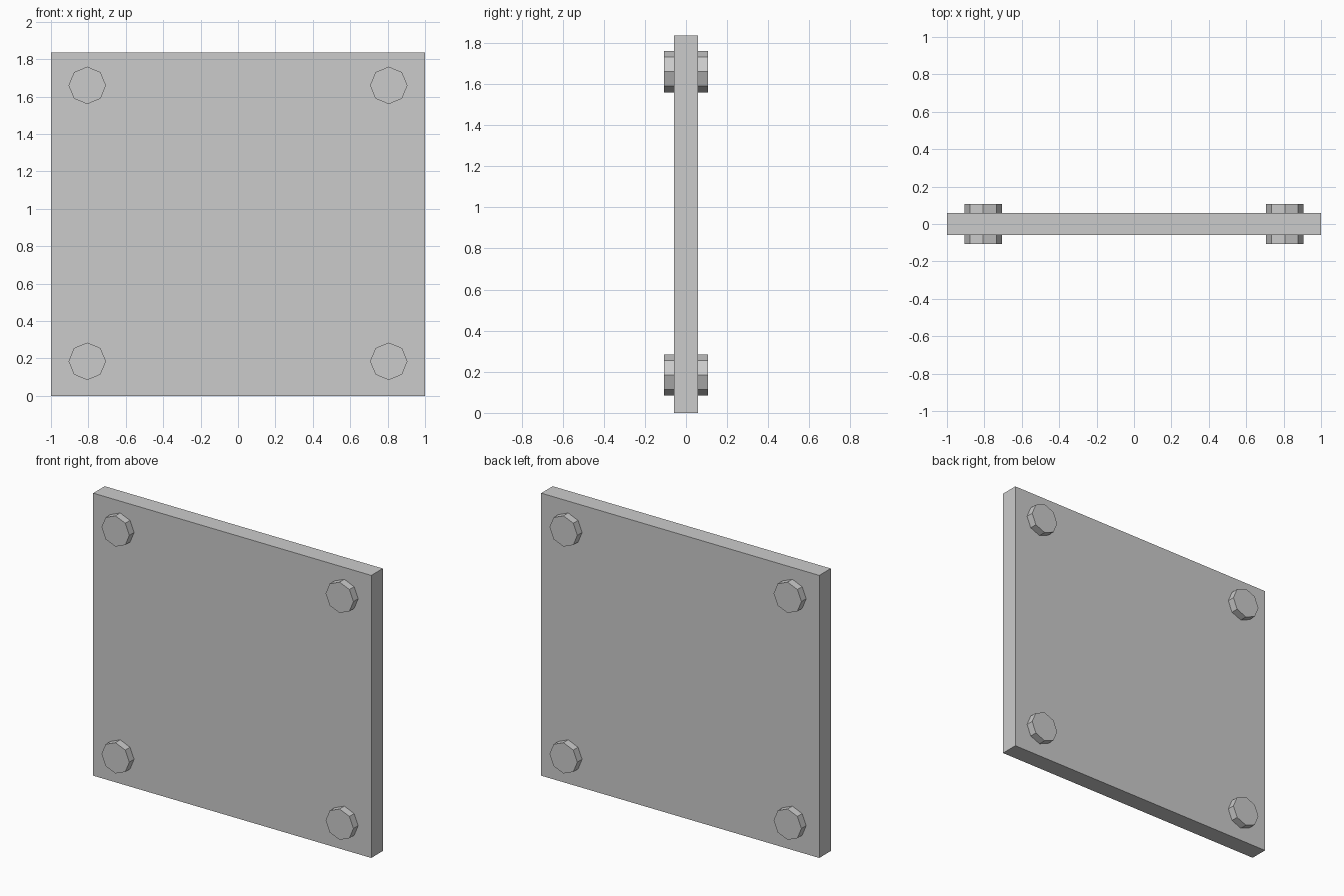
import bpy
from math import pi

if "Cube" in bpy.data.objects:
    bpy.data.objects.remove(bpy.data.objects["Cube"])

grey = bpy.data.materials.new("plain grey")
grey.diffuse_color = (0.6, 0.6, 0.6, 1)
grey.use_nodes = True
grey.node_tree.nodes["Principled BSDF"].inputs["Base Color"].default_value = grey.diffuse_color

HEIGHT, HALF_PLATE, HALF_BOLT = 1.837, 0.059, 0.108


def finish(name):
    obj = bpy.context.object
    obj.name = name
    obj.data.materials.append(grey)
    return obj


# Flat panel
bpy.ops.mesh.primitive_cube_add(size=1, location=(0, 0, HEIGHT / 2))
panel = finish("panel")
panel.scale = (2, 2 * HALF_PLATE, HEIGHT)

# Octagonal bolts passing through each corner, with a corner pointing up
for side, x in (("left", -0.806), ("right", 0.806)):
    for level, z in (("lower", 0.185), ("upper", 1.66)):
        bpy.ops.mesh.primitive_cylinder_add(
            vertices=8, radius=0.1, depth=2 * HALF_BOLT,
            location=(x, 0, z), rotation=(pi / 2, 0, 0))
        finish(f"{level}_{side}_bolt")
